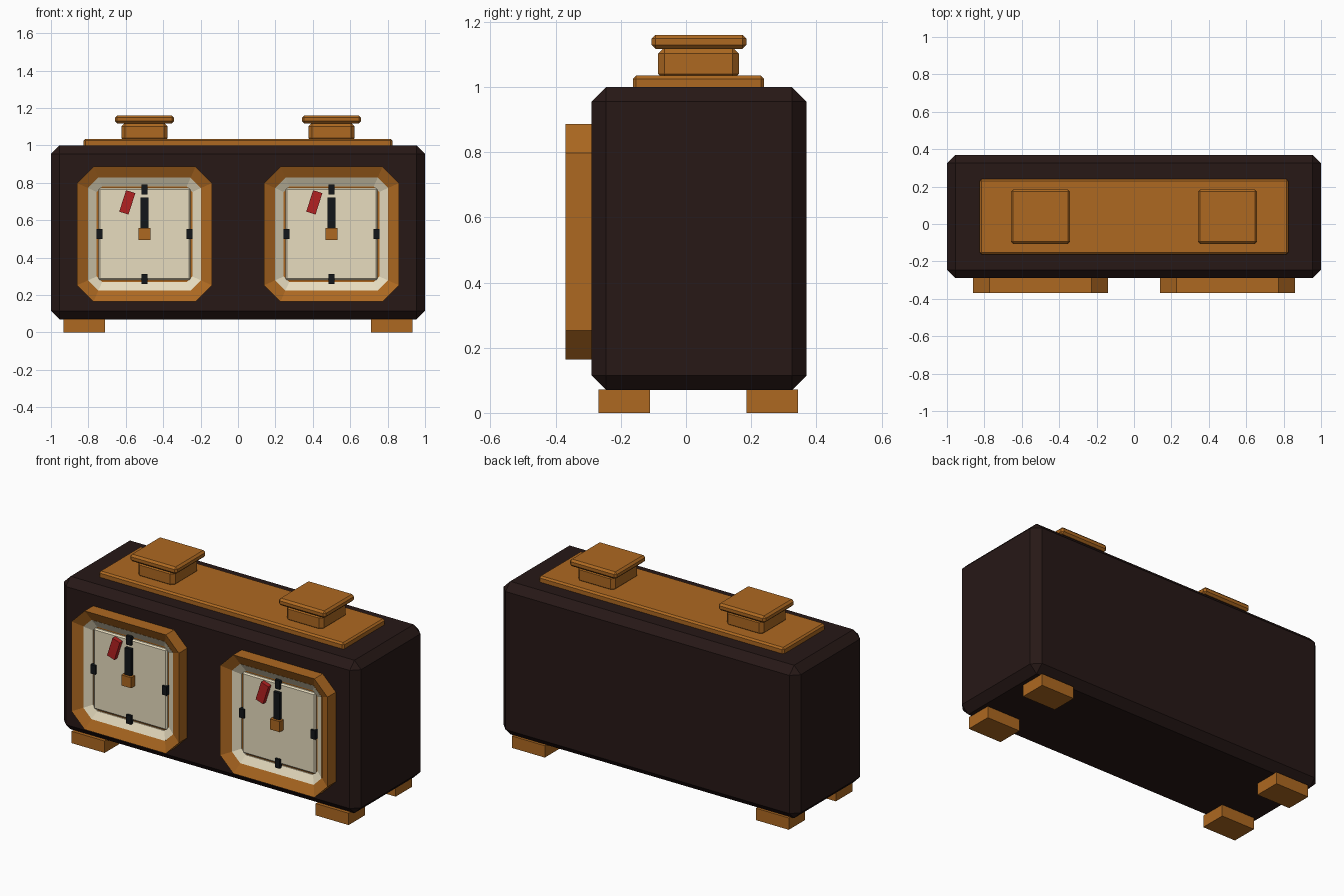
import bpy, bmesh
from mathutils import Matrix

if "Cube" in bpy.data.objects:
    bpy.data.objects.remove(bpy.data.objects["Cube"])


def material(name, rgb):
    m = bpy.data.materials.new(name)
    m.diffuse_color = (*rgb, 1)
    m.use_nodes = True
    m.node_tree.nodes["Principled BSDF"].inputs["Base Color"].default_value = m.diffuse_color
    return m


DARK = material("dark_wood", (0.02, 0.009, 0.008))
BRASS = material("brass", (0.42, 0.14, 0.015))
CREAM = material("cream", (0.80, 0.72, 0.52))
BLACK = material("black", (0.006, 0.008, 0.01))
RED = material("red", (0.45, 0.015, 0.015))


def finish(name, bm, mat):
    me = bpy.data.meshes.new(name)
    bm.to_mesh(me)
    bm.free()
    me.materials.append(mat)
    ob = bpy.data.objects.new(name, me)
    bpy.context.collection.objects.link(ob)
    return ob


def box(name, lo, hi, mat, bevel=0.0, turn=0.0):
    """Box between two corners, optionally chamfered and turned about y."""
    size = [b - a for a, b in zip(lo, hi)]
    bm = bmesh.new()
    bmesh.ops.create_cube(bm, size=1, matrix=Matrix.Diagonal((*size, 1)))
    if bevel:
        bmesh.ops.bevel(bm, geom=bm.edges[:], offset=bevel, segments=1, affect='EDGES')
    ob = finish(name, bm, mat)
    ob.location = [(a + b) / 2 for a, b in zip(lo, hi)]
    ob.rotation_euler.y = turn
    return ob


def octagon_loft(name, cx, cz, sections, mat, cap=False):
    """Skin chamfered squares given as (half size, corner cut, y)."""
    bm = bmesh.new()
    rings = []
    for h, c, y in sections:
        k = h - c
        pts = [(h, -k), (h, k), (k, h), (-k, h), (-h, k), (-h, -k), (-k, -h), (k, -h)]
        rings.append([bm.verts.new((cx + px, y, cz + pz)) for px, pz in pts])
    for a, b in zip(rings, rings[1:]):
        for i in range(8):
            j = (i + 1) % 8
            bm.faces.new((a[i], a[j], b[j], b[i]))
    if cap:
        bm.faces.new(rings[-1])
    bmesh.ops.recalc_face_normals(bm, faces=bm.faces[:])
    # the open shell must face the front
    bm.normal_update()
    front = sum(f.normal.y * f.calc_area() for f in bm.faces)
    if front > 0:
        bmesh.ops.reverse_faces(bm, faces=bm.faces[:])
    return finish(name, bm, mat)


# Case and top plate
box("case", (-1, -0.29, 0.07), (1, 0.37, 1.0), DARK, 0.045)
box("top_plate", (-0.825, -0.163, 0.99), (0.825, 0.24, 1.035), BRASS, 0.01)

# Feet
for sx in (-1, 1):
    for y in (-0.189, 0.264):
        box("foot", (sx * 0.821 - 0.111, y - 0.079, 0), (sx * 0.821 + 0.111, y + 0.079, 0.072), BRASS)

CZ = 0.525
for cx in (-0.5, 0.5):
    # Push button
    box("button_stem", (cx - 0.124, -0.086, 1.02), (cx + 0.124, 0.162, 1.122), BRASS, 0.02)
    box("button_cap", (cx - 0.158, -0.106, 1.117), (cx + 0.158, 0.185, 1.16), BRASS, 0.012)

    # Bezel, sloped inner rim and dial
    octagon_loft("bezel", cx, CZ, [(0.361, 0.088, -0.285), (0.361, 0.088, -0.37),
                                   (0.302, 0.055, -0.34), (0.30, 0.055, -0.31)], BRASS, cap=True)
    octagon_loft("dial_rim", cx, CZ, [(0.302, 0.055, -0.341), (0.256, 0.03, -0.315),
                                      (0.256, 0.03, -0.308)], CREAM)
    box("dial", (cx - 0.246, -0.325, CZ - 0.246), (cx + 0.246, -0.30, CZ + 0.246), CREAM, 0.008)

    # Hour markers
    for dx, dz in ((0.24, 0), (-0.24, 0), (0, 0.24), (0, -0.24)):
        x, z = cx + dx, CZ + dz
        box("hour_marker", (x - 0.016, -0.338, z - 0.027), (x + 0.016, -0.312, z + 0.027), BLACK)

    # Hand, hub and flag
    box("hand", (cx - 0.021, -0.345, CZ + 0.02), (cx + 0.021, -0.322, CZ + 0.195), BLACK)
    box("hub", (cx - 0.033, -0.36, CZ - 0.032), (cx + 0.033, -0.322, CZ + 0.032), BRASS)
    fx, fz = cx - 0.092, CZ + 0.17
    box("flag", (fx - 0.026, -0.352, fz - 0.06), (fx + 0.026, -0.322, fz + 0.06), RED, turn=0.31)
